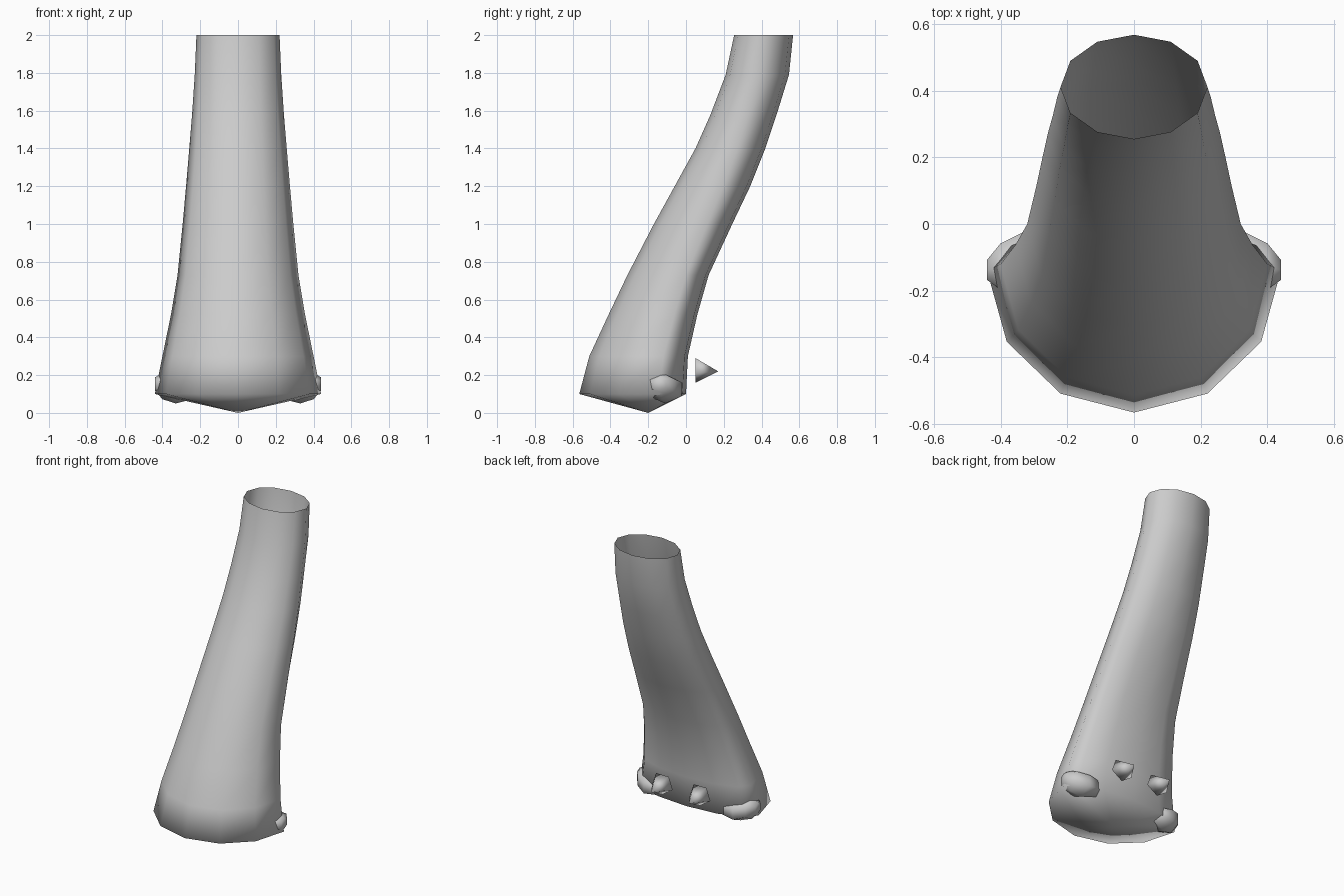
import bpy, bmesh, math
from mathutils import Vector

if "Cube" in bpy.data.objects:
    bpy.data.objects.remove(bpy.data.objects["Cube"])

skin = bpy.data.materials.new("warm_grey")
skin.diffuse_color = (0.6, 0.6, 0.6, 1)
skin.use_nodes = True
skin.node_tree.nodes["Principled BSDF"].inputs["Base Color"].default_value = skin.diffuse_color


def finish(name, bm):
    bmesh.ops.recalc_face_normals(bm, faces=bm.faces)
    mesh = bpy.data.meshes.new(name)
    bm.to_mesh(mesh)
    bm.free()
    mesh.materials.append(skin)
    for p in mesh.polygons:
        p.use_smooth = True
    ob = bpy.data.objects.new(name, mesh)
    bpy.context.collection.objects.link(ob)
    return ob


# Leg: twelve-sided rings as (height, front y, back y, half width, widest fraction)
rings = [(0.10, -0.565, 0.00, 0.44, 0.75),
         (0.30, -0.512, 0.01, 0.40, 0.75),
         (0.52, -0.41, 0.06, 0.355, 0.74),
         (0.73, -0.31, 0.12, 0.32, 0.72),
         (1.00, -0.17, 0.245, 0.293, 0.68),
         (1.20, -0.06, 0.34, 0.275, 0.64),
         (1.40, 0.05, 0.42, 0.258, 0.60),
         (1.58, 0.13, 0.48, 0.243, 0.56),
         (1.79, 0.21, 0.545, 0.229, 0.52),
         (2.00, 0.255, 0.567, 0.22, 0.50)]
SIDES = 12
bm = bmesh.new()
loops = []
for z, front, back, half, frac in rings:
    mid = front + (back - front) * frac
    loop = []
    for i in range(SIDES):
        a = math.tau * i / SIDES
        s = math.sin(a)
        depth = back - mid if s > 0 else mid - front
        loop.append(bm.verts.new((half * math.cos(a), mid + depth * s, z)))
    loops.append(loop)
for low, high in zip(loops, loops[1:]):
    for i in range(SIDES):
        j = (i + 1) % SIDES
        bm.faces.new((low[i], low[j], high[j], high[i]))
# Shallow pointed sole, top left open
tip = bm.verts.new((0, -0.2, 0))
for i in range(SIDES):
    bm.faces.new((loops[0][(i + 1) % SIDES], loops[0][i], tip))
leg = finish("leg", bm)
# The open tube needs outward normals
if leg.data.polygons[0].normal.dot(leg.data.polygons[0].center - Vector((0, -0.2, 0.2))) < 0:
    leg.data.flip_normals()


# Toenails: faceted blobs, mirrored left and right
def side_nail(name, sx):
    bm = bmesh.new()
    sections = [(0.23, 0.06, 0.05), (0.33, 0.10, 0.075),
                (0.40, 0.08, 0.07), (0.44, 0.035, 0.035)]
    prev = None
    for x, ry, rz in sections:
        cy = -0.11 - 0.25 * (x - 0.33)
        cz = 0.125 + 0.25 * max(0, x - 0.33)
        cur = [bm.verts.new((sx * x, cy + ry * math.cos(math.tau * (i + .5) / 6),
                             cz + rz * math.sin(math.tau * (i + .5) / 6)))
               for i in range(6)]
        if prev:
            for i in range(6):
                j = (i + 1) % 6
                bm.faces.new((prev[i], prev[j], cur[j], cur[i]))
        else:
            bm.faces.new(cur)
        prev = cur
    bm.faces.new(prev)
    finish(name, bm)


def back_nail(name, sx):
    bm = bmesh.new()
    base = [bm.verts.new((sx * 0.14 + 0.08 * math.sin(math.tau * i / 5), 0.05,
                          0.232 - 0.072 * math.cos(math.tau * i / 5)))
            for i in range(5)]
    point = bm.verts.new((sx * 0.14, 0.17, 0.22))
    bm.faces.new(base)
    for i in range(5):
        bm.faces.new((base[i], base[(i + 1) % 5], point))
    finish(name, bm)


for label, sx in (("left", -1), ("right", 1)):
    side_nail("side_nail_" + label, sx)
    back_nail("back_nail_" + label, sx)
